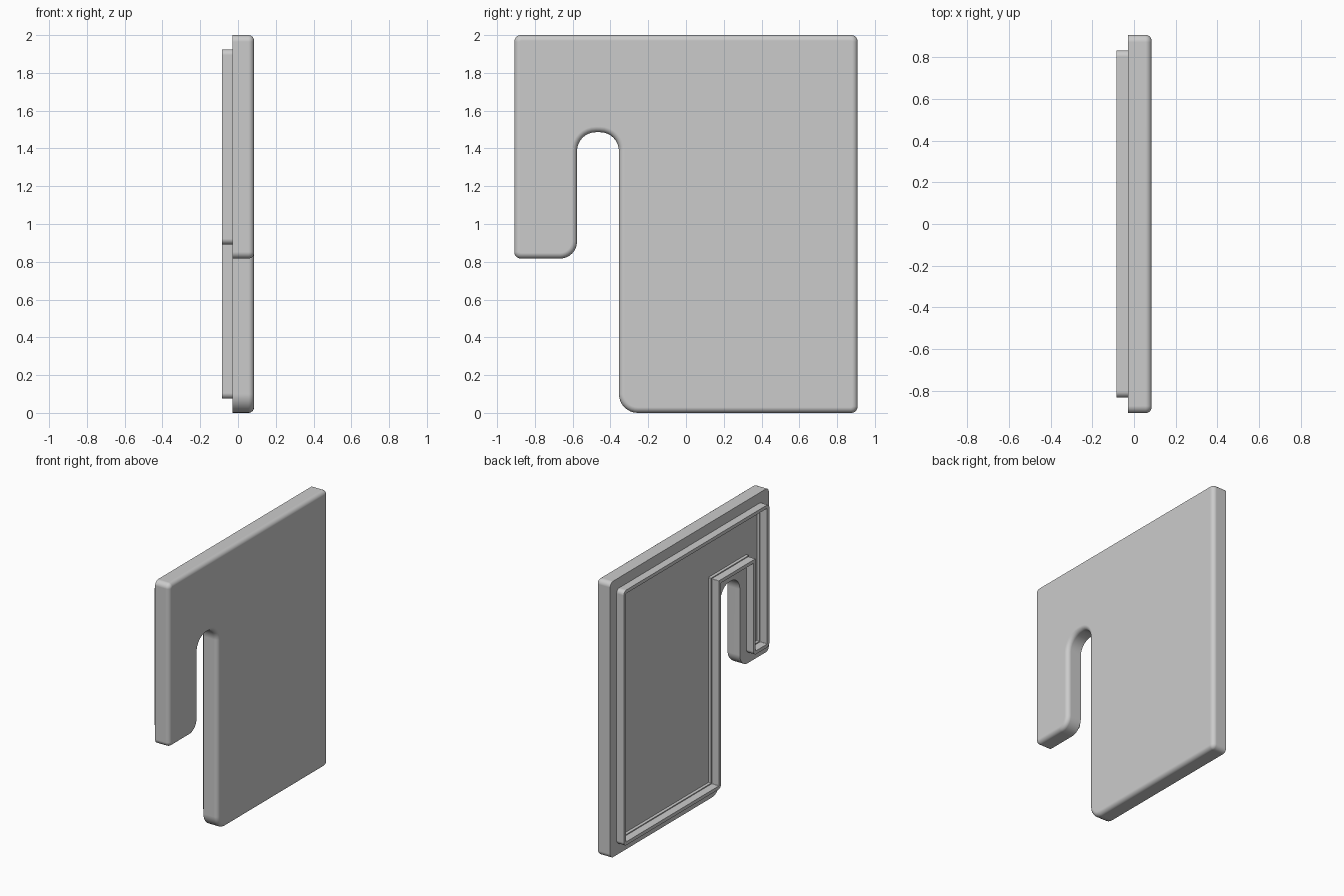
import bpy, bmesh, math
from mathutils import Vector

cube = bpy.data.objects.get("Cube")
if cube:
    bpy.data.objects.remove(cube, do_unlink=True)

grey = bpy.data.materials.new("plain grey")
grey.use_nodes = True
grey.diffuse_color = (0.6, 0.6, 0.6, 1)
grey.node_tree.nodes["Principled BSDF"].inputs["Base Color"].default_value = (0.6, 0.6, 0.6, 1)

# Panel outline in (y, z), counter-clockwise, with a radius per corner
OUTLINE = [(0.909, 0), (0.909, 2), (-0.909, 2), (-0.909, 0.817),
           (-0.577, 0.817), (-0.577, 1.486), (-0.355, 1.486), (-0.355, 0)]
RADII = [0.035, 0.035, 0.035, 0.035, 0.09, 0.1, 0.1, 0.1]
SHARP = [0.004] * 8
STEPS = 8


def ring(inset, radii, grow=True):
    """Outline moved inwards by inset, with rounded corners."""
    pts = [Vector(p) for p in OUTLINE]
    loop = []
    for i, p in enumerate(pts):
        a = (p - pts[i - 1]).normalized()
        b = (pts[(i + 1) % len(pts)] - p).normalized()
        turn = 1 if a.cross(b) > 0 else -1
        corner = p + inset * turn * (b - a)
        r = radii[i] - turn * inset if grow else radii[i]
        centre = corner + r * (b - a)
        for k in range(STEPS + 1):
            t = k / STEPS * math.pi / 2
            loop.append(centre - r * b * math.cos(t) + r * a * math.sin(t))
    return loop


def loft(name, rings, closed):
    """Join (x, loop) rings; cap the ends, or close into a frame."""
    bm = bmesh.new()
    rows = [[bm.verts.new((x, y, z)) for y, z in loop] for x, loop in rings]
    pairs = list(zip(rows, rows[1:]))
    if closed:
        pairs.append((rows[-1], rows[0]))
    else:
        bm.faces.new(rows[0])
        bm.faces.new(rows[-1])
    for low, high in pairs:
        n = len(low)
        for i in range(n):
            j = (i + 1) % n
            bm.faces.new((low[i], low[j], high[j], high[i]))
    bmesh.ops.recalc_face_normals(bm, faces=bm.faces)
    mesh = bpy.data.meshes.new(name)
    bm.to_mesh(mesh)
    bm.free()
    mesh.materials.append(grey)
    obj = bpy.data.objects.new(name, mesh)
    bpy.context.collection.objects.link(obj)
    bpy.ops.object.select_all(action='DESELECT')
    obj.select_set(True)
    bpy.context.view_layer.objects.active = obj
    bpy.ops.object.shade_smooth_by_angle(angle=math.radians(30))
    weighted = obj.modifiers.new("flat_faces", 'WEIGHTED_NORMAL')
    weighted.keep_sharp = True


# Notched panel: recessed inner floor, flat border, rounded outer edge
FLOOR, BACK, FACE, FILLET = -0.006, -0.028, 0.085, 0.03
recess = ring(0.107, SHARP, False)
layers = [(FLOOR, recess), (BACK, recess), (BACK, ring(0, RADII))]
for k in range(7):
    t = k / 6 * math.pi / 2
    layers.append((FACE - FILLET + FILLET * math.sin(t),
                   ring(FILLET * (1 - math.cos(t)), RADII)))
loft("notched_panel", layers, False)

# Thin raised locating rim around the recess
LIP = -0.085
outer = ring(0.075, [0.03] * 5 + [0.004] * 2 + [0.03], False)
inner = ring(0.1, SHARP, False)
loft("locating_rim", [(BACK, outer), (LIP, outer), (LIP, inner), (BACK, inner)], True)
